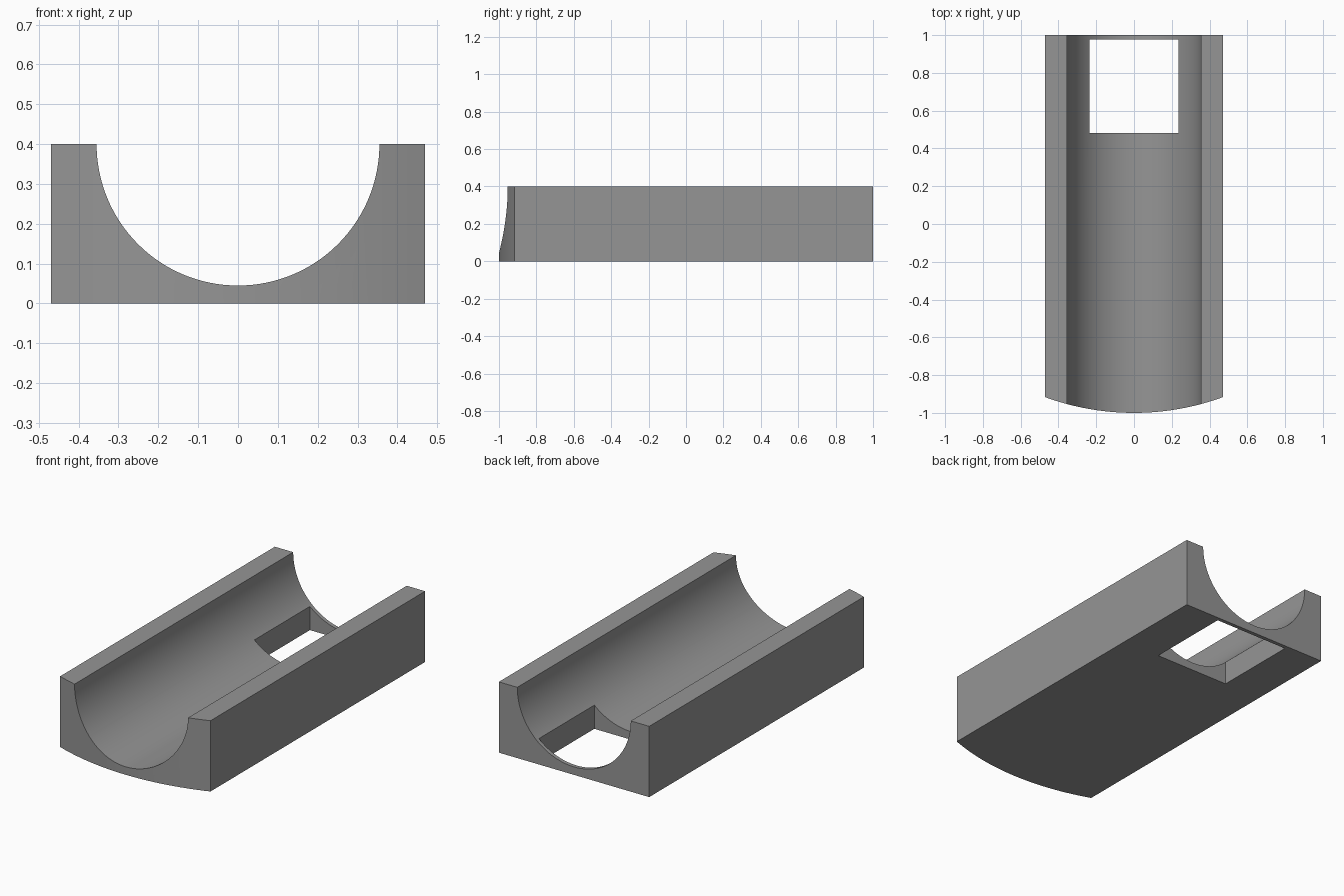
import bpy, bmesh, math
from mathutils import Vector

if "Cube" in bpy.data.objects:
    bpy.data.objects.remove(bpy.data.objects["Cube"])

HALF_W, HEIGHT = 0.47, 0.40
GROOVE_R = 0.355
NOSE_R = 1.372          # radius of the bowed front end

grey = bpy.data.materials.new("grey")
grey.diffuse_color = (0.30, 0.30, 0.30, 1)
grey.use_nodes = True
grey.node_tree.nodes["Principled BSDF"].inputs["Base Color"].default_value = grey.diffuse_color


def prism(name, points, direction):
    """Extrude a closed outline along a direction."""
    bm = bmesh.new()
    face = bm.faces.new([bm.verts.new(p) for p in points])
    new = bmesh.ops.extrude_face_region(bm, geom=[face])["geom"]
    bmesh.ops.translate(bm, vec=Vector(direction),
                        verts=[v for v in new if isinstance(v, bmesh.types.BMVert)])
    bmesh.ops.recalc_face_normals(bm, faces=bm.faces)
    mesh = bpy.data.meshes.new(name)
    bm.to_mesh(mesh)
    bm.free()
    mesh.materials.append(grey)
    obj = bpy.data.objects.new(name, mesh)
    bpy.context.collection.objects.link(obj)
    return obj


# Cradle block: straight sides and back, gently bowed front
half_angle = math.asin(HALF_W / NOSE_R)
N = 24
outline = [(HALF_W, 1, 0), (-HALF_W, 1, 0)]
for i in range(N + 1):
    a = half_angle * (2 * i / N - 1)
    outline.append((NOSE_R * math.sin(a), -1 + NOSE_R * (1 - math.cos(a)), 0))
cradle = prism("cradle", outline, (0, 0, HEIGHT))

# Half-round groove cutter, running the full length
M = 64
groove = [(GROOVE_R * math.cos(t), -1.2, HEIGHT - GROOVE_R * math.sin(t))
          for t in (math.pi * i / M for i in range(M + 1))]
groove += [(-GROOVE_R, -1.2, HEIGHT + 0.2), (GROOVE_R, -1.2, HEIGHT + 0.2)]
groove_cutter = prism("groove_cutter", groove, (0, 2.4, 0))

# Rectangular floor window cutter near the back
window = [(-0.235, 0.483, -0.1), (0.235, 0.483, -0.1),
          (0.235, 0.978, -0.1), (-0.235, 0.978, -0.1)]
window_cutter = prism("window_cutter", window, (0, 0, 0.8))

# Cut both openings, then remove the cutters
bpy.context.view_layer.objects.active = cradle
cradle.select_set(True)
for cutter in (groove_cutter, window_cutter):
    cutter.hide_render = True
    mod = cradle.modifiers.new(cutter.name, "BOOLEAN")
    mod.operation, mod.solver, mod.object = "DIFFERENCE", "EXACT", cutter
    bpy.ops.object.modifier_apply(modifier=mod.name)
    bpy.data.objects.remove(cutter)

# Smooth the curved faces, keep the corners crisp
bpy.ops.object.shade_smooth_by_angle(angle=math.radians(30))
